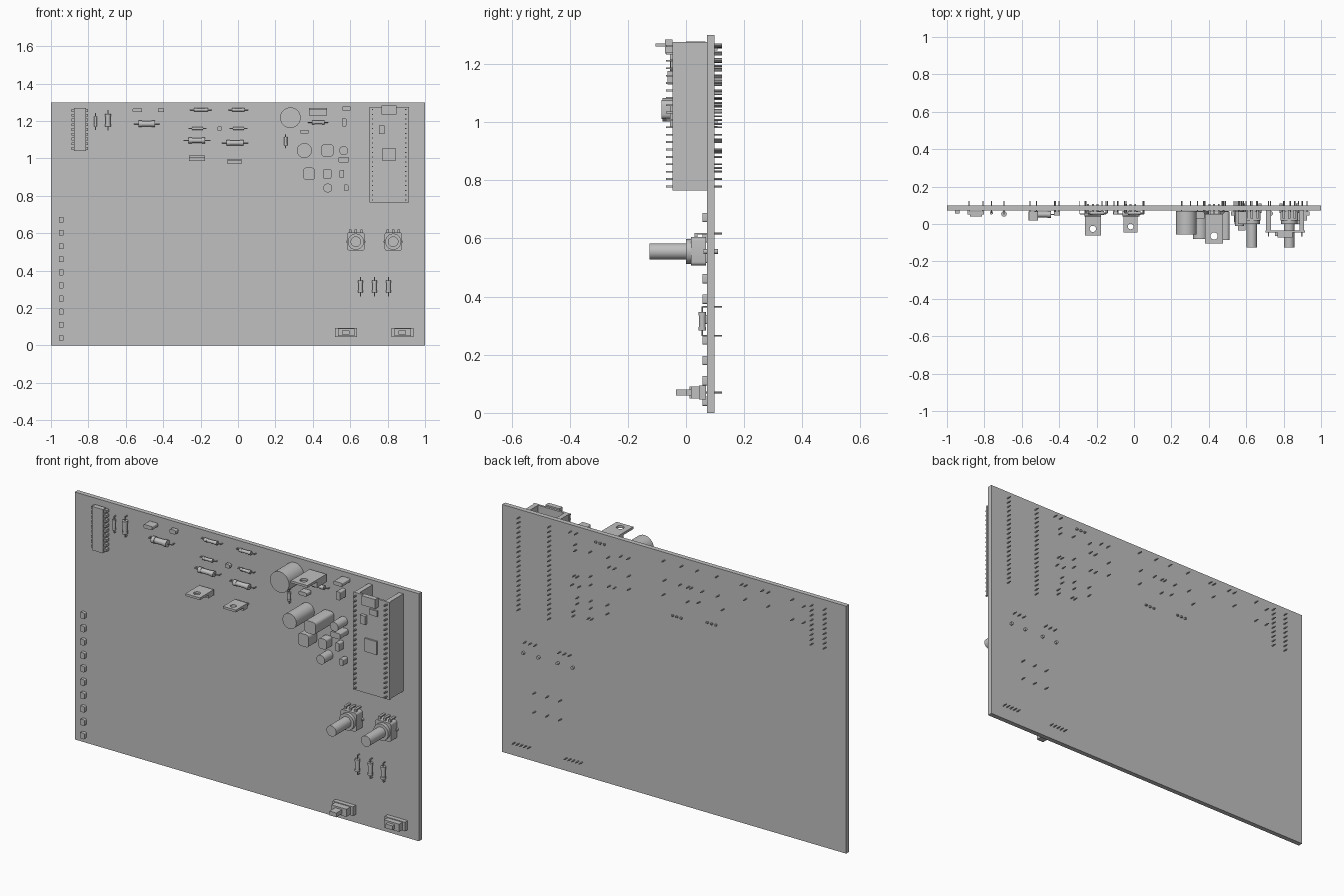
import bpy, bmesh, math
from mathutils import Matrix, Vector

old = bpy.data.objects.get("Cube")
if old:
    bpy.data.objects.remove(old, do_unlink=True)

grey = bpy.data.materials.new("plain_grey")
grey.use_nodes = True
grey.diffuse_color = (.53, .53, .53, 1)
grey.node_tree.nodes["Principled BSDF"].inputs["Base Color"].default_value = grey.diffuse_color

FRONT, BACK, PIN_END = .073, .098, .124
WIRE = .003


def box(bm, x, y, z, round_corners=0):
    """Box between (low, high) pairs, optionally rounded about the y axis."""
    centre = Vector([sum(p) / 2 for p in (x, y, z)])
    size = Vector([p[1] - p[0] for p in (x, y, z)])
    made = bmesh.ops.create_cube(bm, size=1, matrix=Matrix.Translation(centre) @ Matrix.Diagonal(size).to_4x4())
    if round_corners:
        edges = {e for v in made["verts"] for e in v.link_edges
                 if abs(e.verts[0].co.y - e.verts[1].co.y) > size.y / 2}
        bmesh.ops.bevel(bm, geom=list(edges), offset=round_corners, segments=4, profile=.5, affect='EDGES')


def rod(bm, start, end, radius, sides=8):
    """Cylinder between two points."""
    a, b = Vector(start), Vector(end)
    turn = (b - a).to_track_quat('Z', 'Y').to_matrix().to_4x4()
    bmesh.ops.create_cone(bm, cap_ends=True, segments=sides, radius1=radius, radius2=radius,
                          depth=(b - a).length, matrix=Matrix.Translation((a + b) / 2) @ turn)


def pin(bm, x, z, front=FRONT):
    rod(bm, (x, front, z), (x, PIN_END, z), WIRE, 6)


def finish(name, bm):
    """Turn the mesh into an object with smooth round sides and sharp edges."""
    bmesh.ops.recalc_face_normals(bm, faces=bm.faces[:])
    for f in bm.faces:
        f.smooth = True
    for e in bm.edges:
        e.smooth = len(e.link_faces) == 2 and e.calc_face_angle(0) < math.radians(35)
    mesh = bpy.data.meshes.new(name)
    bm.to_mesh(mesh)
    bm.free()
    mesh.materials.append(grey)
    bpy.context.collection.objects.link(bpy.data.objects.new(name, mesh))


def axial(name, x, z, length, radius, upright=False):
    """Resistor or diode lying on the board with bent leads."""
    bm = bmesh.new()
    along = Vector((0, 0, 1)) if upright else Vector((1, 0, 0))
    mid = Vector((x, FRONT - radius - .004, z))
    half = along * length / 2
    body = half * .64
    rod(bm, mid - body, mid + body, radius * .85, 16)
    for side in (-1, 1):
        rod(bm, mid + side * body, mid + side * body * .6, radius, 16)
        rod(bm, mid + side * body, mid + side * half, WIRE, 6)
        foot = mid + side * half
        pin(bm, foot.x, foot.z, mid.y)
    finish(name, bm)


def can(name, x, z, radius, top):
    """Upright round capacitor with two leads."""
    bm = bmesh.new()
    rod(bm, (x, FRONT - .003, z), (x, top, z), radius, 32)
    for side in (-1, 1):
        pin(bm, x + side * radius * .4, z)
    finish(name, bm)


def block(name, x, z, w, h, top, corner):
    """Upright rounded block with two leads."""
    bm = bmesh.new()
    box(bm, (x - w / 2, x + w / 2), (top, FRONT - .006), (z - h / 2, z + h / 2), corner)
    for side in (-1, 1):
        if w > h:
            pin(bm, x + side * w * .35, z, FRONT - .01)
        else:
            pin(bm, x, z + side * h * .35, FRONT - .01)
    finish(name, bm)


def power_transistor(name, x, z, w, thick, tip):
    """Moulded body with a drilled metal tab and three legs."""
    bm = bmesh.new()
    half, z_top = w / 2, z + thick / 2
    tab = .42 * w
    y_mid = tip + tab
    box(bm, (x - half, x + half), (y_mid + tab, FRONT - .02), (z - thick / 2, z_top))
    rings = []
    for level in (z_top - .012, z_top):
        inner, outer = [], []
        for i in range(16):
            c, s = math.cos(math.tau * i / 16), math.sin(math.tau * i / 16)
            k = 1 / max(abs(c), abs(s))
            inner.append(bm.verts.new((x + .2 * w * c, y_mid + .2 * w * s, level)))
            outer.append(bm.verts.new((x + half * c * k, y_mid + tab * s * k, level)))
        rings += [inner, outer]
    for a, b in ((0, 1), (2, 3), (0, 2), (1, 3)):
        for i in range(16):
            j = (i + 1) % 16
            bm.faces.new((rings[a][i], rings[a][j], rings[b][j], rings[b][i]))
    for i in (-1, 0, 1):
        box(bm, (x + i * .025 - .005, x + i * .025 + .005), (FRONT - .025, BACK + .01), (z - .004, z + .004))
    finish(name, bm)


# Circuit board
bm = bmesh.new()
box(bm, (-1, 1), (FRONT, BACK), (0, 1.3))
finish("circuit_board", bm)

# Dual-row chip
bm = bmesh.new()
box(bm, (-.876, -.814), (.04, .066), (1.04, 1.27))
for i in range(9):
    z = 1.155 + (i - 4) * .0254
    for side in (-1, 1):
        x = -.845 + side * .038
        box(bm, (x - .006, x + .006), (.05, FRONT), (z - .007, z + .007))
        pin(bm, x, z)
finish("dual_row_chip", bm)

# Axial resistors and diodes lying flat
for i, (x, z, length, r) in enumerate((
        (-.488, 1.185, .135, .018), (-.198, 1.26, .115, .01), (.002, 1.26, .105, .01),
        (-.217, 1.16, .09, .009), (.003, 1.16, .09, .009), (-.22, 1.096, .14, .015),
        (-.016, 1.083, .14, .015), (.428, 1.193, .105, .011))):
    axial(f"flat_resistor_{i}", x, z, length, r)

# Axial resistors standing along the height of the board
for i, (x, z, length, r) in enumerate((
        (-.762, 1.197, .085, .009), (-.695, 1.205, .105, .015), (.255, 1.092, .07, .01))):
    axial(f"tall_resistor_{i}", x, z, length, r, True)
for i in range(3):
    axial(f"lower_resistor_{i}", .655 + i * .075, .315, .1, .013, True)

# Power transistors
power_transistor("power_transistor_a", -.22, 1.0, .085, .03, -.062)
power_transistor("power_transistor_b", -.018, .983, .075, .028, -.045)
power_transistor("power_transistor_c", .428, 1.25, .097, .042, -.105)

# Round capacitors
can("large_capacitor", .28, 1.218, .055, -.055)
can("long_capacitor", .355, 1.042, .04, -.08)
can("small_capacitor_a", .565, 1.042, .024, -.01)
can("small_capacitor_b", .48, .842, .024, .0)

# Film and disc capacitors
for i, (x, z, w, h, top) in enumerate((
        (-.538, 1.258, .05, .02, .02), (-.412, 1.258, .034, .022, .045), (-.098, 1.16, .026, .02, .05),
        (.58, 1.267, .05, .02, .0), (.567, 1.193, .024, .044, .02), (.355, 1.143, .046, .02, .03),
        (.478, 1.043, .065, .065, -.085), (.565, .993, .058, .03, .0), (.38, .918, .062, .066, .0),
        (.477, .917, .045, .054, .02), (.555, .917, .024, .044, .03), (.578, .843, .024, .034, .03))):
    block(f"block_capacitor_{i}", x, z, w, h, top, min(w, h) * .25)

# Plug-in controller module on two socket strips
bm = bmesh.new()
MODULE_X, MODULE_Z = .808, 1.02
for side in (-1, 1):
    x = MODULE_X + side * .089
    box(bm, (x - .0125, x + .0125), (-.035, FRONT), (MODULE_Z - .256, MODULE_Z + .256))
    for i in range(20):
        z = MODULE_Z + (i - 9.5) * .0254
        pin(bm, x, z)
        box(bm, (x - WIRE, x + WIRE), (-.068, -.03), (z - WIRE, z + WIRE))
finish("socket_strips", bm)
bm = bmesh.new()
box(bm, (.703, .913), (-.046, -.035), (MODULE_Z - .256, MODULE_Z + .256))
box(bm, (.768, .848), (-.072, -.046), (1.235, 1.284))
box(bm, (.773, .843), (-.055, -.046), (.985, 1.055))
box(bm, (.753, .783), (-.063, -.046), (1.13, 1.175))
box(bm, (.80, .845), (-.053, -.046), (1.185, 1.215))
finish("controller_module", bm)

# Rotary controls
for name, x in (("left_rotary_control", .83), ("right_rotary_control", .63)):
    z = .555
    bm = bmesh.new()
    box(bm, (x - .046, x + .046), (.018, .068), (z - .048, z + .05), .012)
    rod(bm, (x, .02, z), (x, .0, z), .043, 32)
    rod(bm, (x, .002, z), (x, -.125, z), .028, 32)
    for i in (-1, 0, 1):
        box(bm, (x + i * .03 - .006, x + i * .03 + .006), (.03, .04), (z + .045, z + .064))
        box(bm, (x + i * .03 - .006, x + i * .03 + .006), (.03, FRONT), (z + .058, z + .064))
        pin(bm, x + i * .03, z + .062)
    for side in (-1, 1):
        rod(bm, (x + side * .044, .06, z), (x + side * .044, BACK + .012, z), .008, 12)
    finish(name, bm)

# Slide switches
for name, x, top, lever in (("right_slide_switch", .578, .012, -.035), ("left_slide_switch", .88, .018, .0)):
    z = .07
    bm = bmesh.new()
    box(bm, (x - .059, x + .059), (.045, .068), (z - .024, z + .024))
    box(bm, (x - .044, x + .044), (top, .05), (z - .02, z + .02))
    box(bm, (x - .022, x + .018), (lever, top + .01), (z - .011, z + .011))
    for i in range(-2, 3):
        pin(bm, x + i * .022, z, FRONT - .01)
    finish(name, bm)

# Column of ten small lamps along the edge
for i in range(10):
    x, z = -.945, .04 + i * .0702
    bm = bmesh.new()
    box(bm, (x - .013, x + .013), (.056, FRONT), (z - .016, z + .016), .006)
    finish(f"edge_lamp_{i}", bm)
